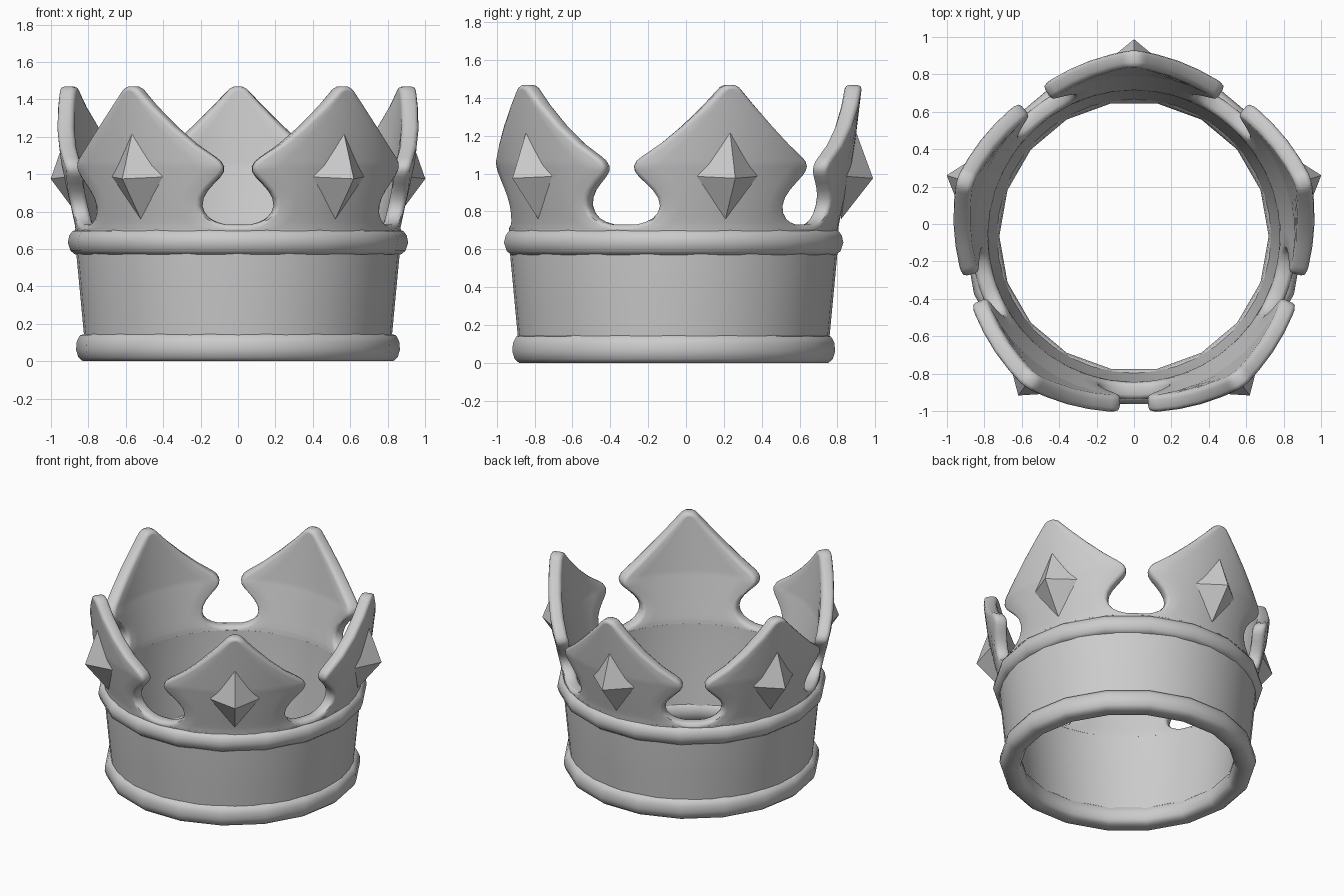
import bpy, bmesh
from math import radians, degrees, sin, cos, pi, hypot

if "Cube" in bpy.data.objects:
    bpy.data.objects.remove(bpy.data.objects["Cube"])

CY = -0.065          # ring centre in y
POINTS = [90 + 72 * k for k in range(5)]


def finish(name, bm, smooth=None):
    bmesh.ops.remove_doubles(bm, verts=bm.verts, dist=0.0004)
    bmesh.ops.recalc_face_normals(bm, faces=bm.faces)
    me = bpy.data.meshes.new(name)
    bm.to_mesh(me)
    bm.free()
    ob = bpy.data.objects.new(name, me)
    bpy.context.collection.objects.link(ob)
    if smooth:
        bpy.ops.object.select_all(action='DESELECT')
        ob.select_set(True)
        bpy.context.view_layer.objects.active = ob
        bpy.ops.object.shade_smooth_by_angle(angle=radians(smooth))
    return ob


def polar(r, deg, z):
    a = radians(deg)
    return (r * cos(a), CY + r * sin(a), z)


def lerp_table(table, z):
    for (z0, r0), (z1, r1) in zip(table, table[1:]):
        if z <= z1:
            break
    return r0 + (r1 - r0) * (z - z0) / (z1 - z0)


def lathe(name, profile, n):
    bm = bmesh.new()
    rings = [[bm.verts.new(polar(r, 360 * i / n, z)) for r, z in profile] for i in range(n)]
    m = len(profile)
    for i in range(n):
        a, b = rings[i], rings[(i + 1) % n]
        for j in range(m):
            bm.faces.new((a[j], b[j], b[(j + 1) % m], a[(j + 1) % m]))
    return finish(name, bm, 50)


# Flaring wall with five points: half outline of one point as (degrees, z)
FLARE = [(0.05, .815), (0.57, .864), (0.73, .872), (1.05, .945), (1.47, .995)]
HALF = [(36, .73), (33.5, .73), (31, .732), (28, .744), (25.3, .765), (23.5, .795),
        (22.8, .83), (23.3, .87), (25, .91), (27.5, .95), (29.8, .985), (31, .012 + 1.0),
        (31.2, 1.04), (30.2, 1.068), (28.5, 1.09), (22, 1.16), (15, 1.255),
        (8, 1.365), (4, 1.435), (2.8, 1.456), (1.3, 1.468)]
ARC = 0.92
# Rounded edge: (outline inset, depth from outer face)
LAYERS = [(.024, 0), (.007, .007), (0, .024), (0, .066), (.007, .083), (.024, .09)]
COLS = 8


def inset_outline(d):
    pts = [(radians(s) * ARC, z) for s, z in HALF]
    out = []
    for i, (s, z) in enumerate(pts):
        p, q = pts[max(i - 1, 0)], pts[min(i + 1, len(pts) - 1)]
        dx, dz = q[0] - p[0], q[1] - p[1]
        l = hypot(dx, dz)
        out.append((max(degrees((s - dz / l * d) / ARC), 0.5), z + dx / l * d))
    out[0] = (36, out[0][1])
    return out


bm = bmesh.new()


def quad(*pts):
    bm.faces.new([bm.verts.new(p) for p in pts])


outlines = [inset_outline(d) for d, _ in LAYERS]
for centre in POINTS:
    def at(layer, s, z):
        return polar(lerp_table(FLARE, z) - LAYERS[layer][1], centre + s, z)
    # outer and inner faces
    for layer in (0, len(LAYERS) - 1):
        rows = [(36, .05), (36, .3), (36, .57)] + outlines[layer]
        for (w0, z0), (w1, z1) in zip(rows, rows[1:]):
            for c in range(COLS):
                t0, t1 = 2 * c / COLS - 1, 2 * (c + 1) / COLS - 1
                quad(at(layer, w0 * t0, z0), at(layer, w0 * t1, z0),
                     at(layer, w1 * t1, z1), at(layer, w1 * t0, z1))
    # rounded rim running over both flanks and the tip
    for l in range(len(LAYERS) - 1):
        loops = [[(s, z) for s, z in outlines[k]] + [(-s, z) for s, z in reversed(outlines[k])]
                 for k in (l, l + 1)]
        a, b = loops
        for i in range(len(a) - 1):
            quad(at(l, *a[i]), at(l, *a[i + 1]), at(l + 1, *b[i + 1]), at(l + 1, *b[i]))
finish("crown_wall", bm, 50)

# Rounded trim rings
lathe("bottom_ring", [(.75, .0), (.83, .0), (.853, .02), (.866, .06), (.862, .105), (.845, .138),
                      (.81, .15), (.76, .145), (.728, .115), (.72, .07), (.728, .025)], 18)
lathe("upper_ring", [(.80, .57), (.87, .57), (.895, .59), (.91, .635), (.902, .672),
                     (.885, .695), (.86, .704), (.80, .695)], 18)

# Pointed four-sided gems, one on each point
for k, centre in enumerate(POINTS):
    bm = bmesh.new()
    a = radians(centre)

    def gv(r, t, z):
        return bm.verts.new((r * cos(a) - t * sin(a), CY + r * sin(a) + t * cos(a), z))
    rim = [gv(.965, 0, 1.215), gv(.915, .167, .985), gv(.885, 0, .76), gv(.915, -.167, .985)]
    apex, back = gv(1.053, 0, .975), gv(.87, 0, .985)
    for i in range(4):
        p, q = rim[i], rim[(i + 1) % 4]
        bm.faces.new((p, q, apex))
        bm.faces.new((q, p, back))
    finish(f"gem_{k + 1}", bm)
